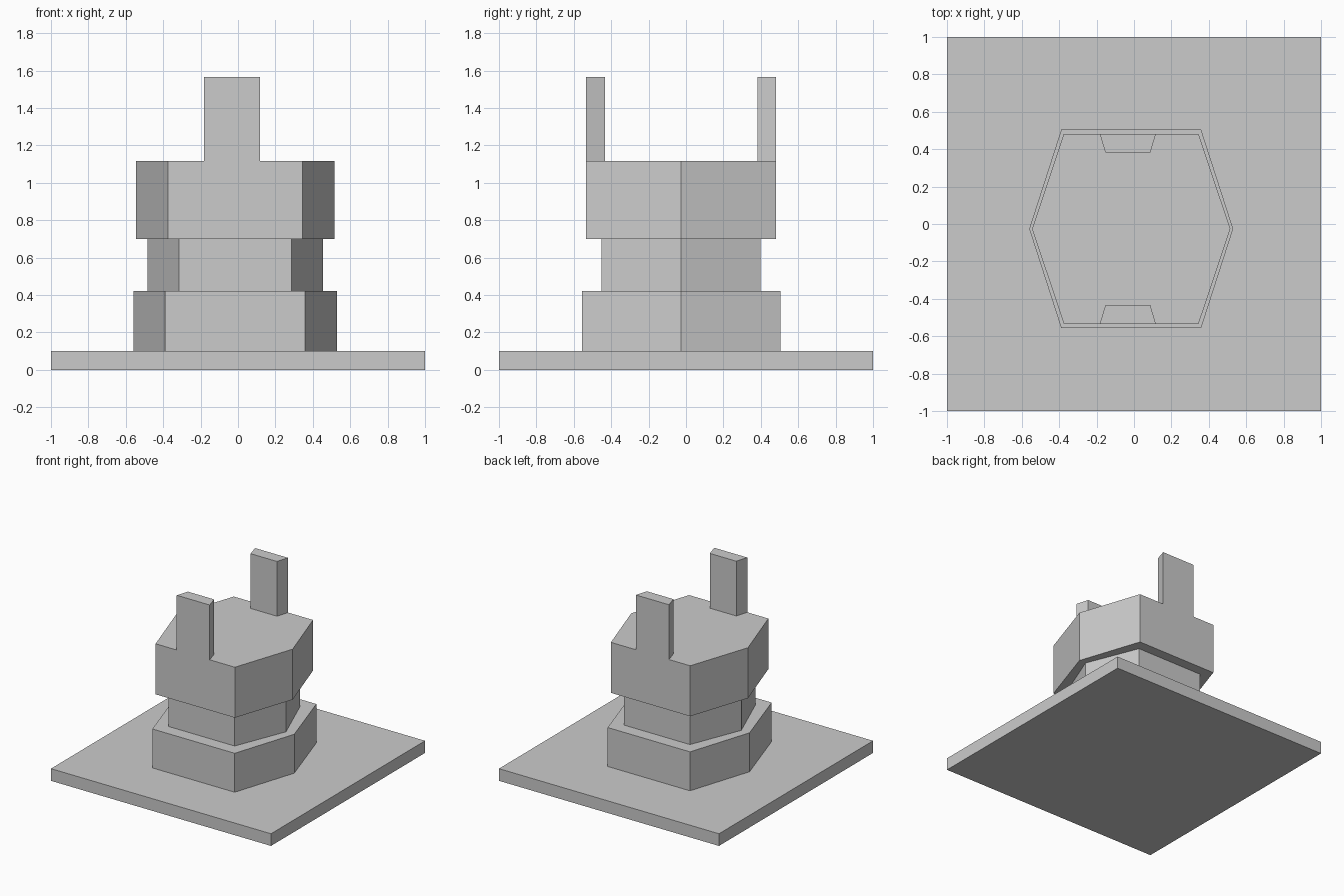
import bpy
import bmesh

cube = bpy.data.objects.get("Cube")
if cube:
    bpy.data.objects.remove(cube, do_unlink=True)

GREY = (0.6, 0.6, 0.6, 1)
grey = bpy.data.materials.new("plain grey")
grey.use_nodes = True
grey.diffuse_color = GREY
grey.node_tree.nodes["Principled BSDF"].inputs["Base Color"].default_value = GREY

# Tower axis
CX, CY = -0.015, -0.026


def prism(name, outline, bottom, top):
    """Extrude a flat outline straight up."""
    bm = bmesh.new()
    face = bm.faces.new([bm.verts.new((x, y, bottom)) for x, y in outline])
    up = bmesh.ops.extrude_face_region(bm, geom=[face])["geom"]
    verts = [v for v in up if isinstance(v, bmesh.types.BMVert)]
    bmesh.ops.translate(bm, vec=(0, 0, top - bottom), verts=verts)
    bmesh.ops.recalc_face_normals(bm, faces=bm.faces)
    mesh = bpy.data.meshes.new(name)
    bm.to_mesh(mesh)
    bm.free()
    mesh.materials.append(grey)
    obj = bpy.data.objects.new(name, mesh)
    bpy.context.collection.objects.link(obj)


def hexagon(tip, flat, depth):
    """Six-sided outline: points on the sides, flats at front and back."""
    pts = [(tip, 0), (flat, depth), (-flat, depth),
           (-tip, 0), (-flat, -depth), (flat, -depth)]
    return [(CX + x, CY + y) for x, y in pts]


# Square ground slab
prism("base_slab", [(-1, -1), (1, -1), (1, 1), (-1, 1)], 0, 0.1)

# Stacked hexagonal tiers
prism("lower_tier", hexagon(0.545, 0.374, 0.53), 0.1, 0.42)
prism("waist_tier", hexagon(0.47, 0.3, 0.425), 0.42, 0.7)
prism("upper_tier", hexagon(0.53, 0.36, 0.508), 0.7, 1.115)

# Upright prongs, tapering inward from the front and back walls
for name, side in (("front_prong", -1), ("back_prong", 1)):
    outer, inner = side * 0.508, side * 0.408
    outline = [(-0.15, outer), (0.15, outer), (0.12, inner), (-0.12, inner)]
    prism(name, [(CX - 0.018 + x, CY + y) for x, y in outline], 1.115, 1.565)
